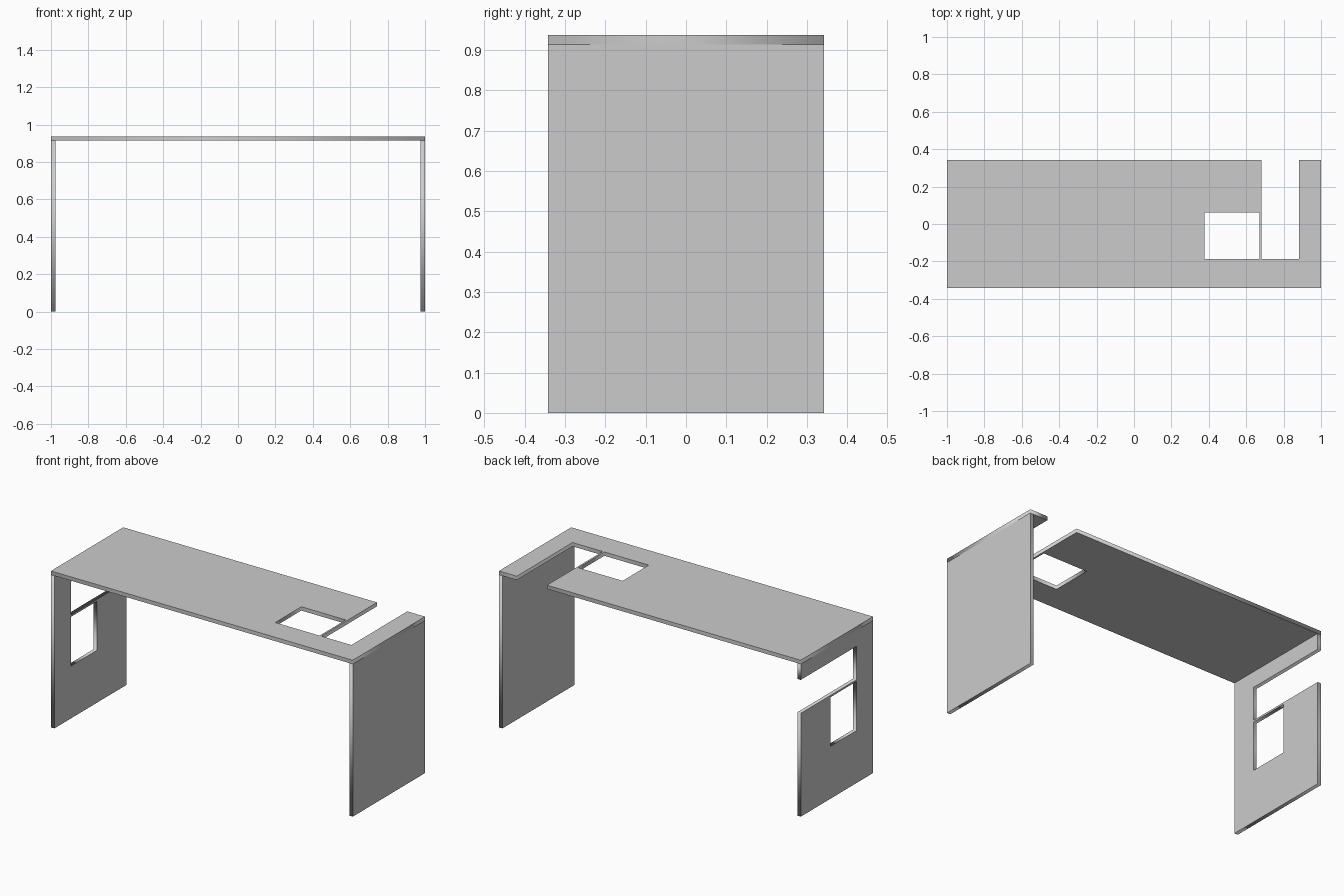
import bpy, math

if "Cube" in bpy.data.objects:
    bpy.data.objects.remove(bpy.data.objects["Cube"])

T = 0.023          # board thickness
H = 0.937          # overall height
D = 0.342          # half depth


def board(name, outlines, location, rot_y=0.0):
    """Flat board from 2D outlines (inner ones become holes)."""
    cu = bpy.data.curves.new(name, 'CURVE')
    cu.dimensions = '2D'
    cu.fill_mode = 'BOTH'
    cu.extrude = T / 2
    for pts in outlines:
        s = cu.splines.new('POLY')
        s.points.add(len(pts) - 1)
        for p, (a, b) in zip(s.points, pts):
            p.co = (a, b, 0, 1)
        s.use_cyclic_u = True
    ob = bpy.data.objects.new(name, cu)
    bpy.context.collection.objects.link(ob)
    ob.location = location
    ob.rotation_euler = (0, rot_y, 0)
    bpy.ops.object.select_all(action='DESELECT')
    ob.select_set(True)
    bpy.context.view_layer.objects.active = ob
    bpy.ops.object.convert(target='MESH')
    return bpy.context.object


def cut_outlines(start, end, corner):
    """Board with a back-edge notch and a window, measured down from corner."""
    n0, n1 = corner - 0.118, corner - 0.318      # notch
    w0, w1 = corner - 0.329, corner - 0.623      # window
    yf, yw = -0.186, 0.061
    outer = [(start, -D), (end, -D), (end, D), (n0, D), (n0, yf),
             (n1, yf), (n1, D), (start, D)]
    window = [(w1, yf), (w0, yf), (w0, yw), (w1, yw)]
    return [outer, window]


# Top board with notch and window near the right end
board("top_board", cut_outlines(-1, 1, 1), (0, 0, H - T / 2))

# Left side board with the same cut-outs near its upper end
board("left_side", cut_outlines(0, H - T, H), (-1 + T / 2, 0, 0), -math.pi / 2)

# Plain right side board
plain = [[(0, -D), (H - T, -D), (H - T, D), (0, D)]]
board("right_side", plain, (1 - T / 2, 0, 0), -math.pi / 2)
